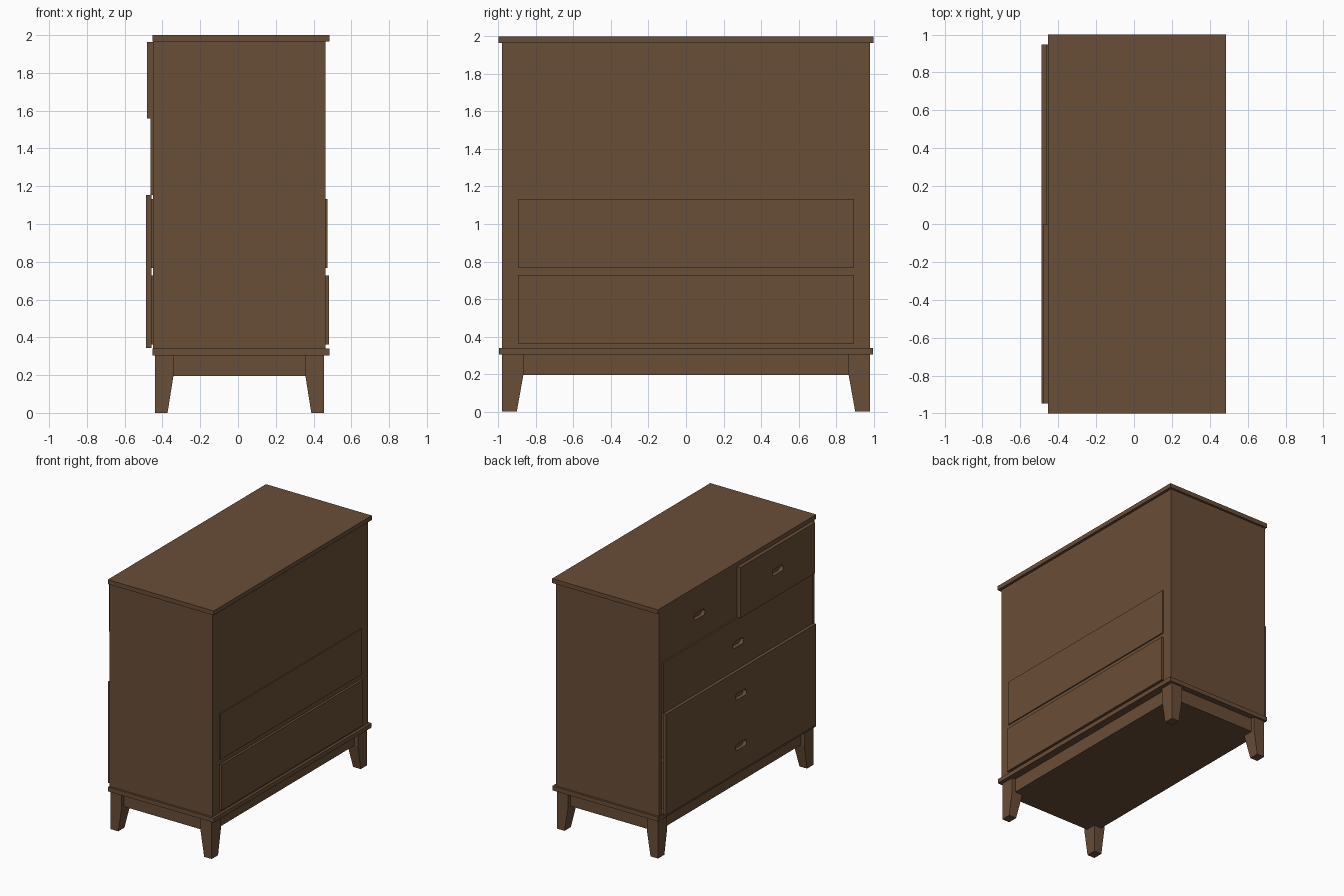
import bpy, bmesh, math

if "Cube" in bpy.data.objects:
    bpy.data.objects.remove(bpy.data.objects["Cube"])

wood = bpy.data.materials.new("walnut_brown")
wood.diffuse_color = (0.141, 0.074, 0.038, 1)
wood.use_nodes = True
wood.node_tree.nodes["Principled BSDF"].inputs["Base Color"].default_value = wood.diffuse_color


def finish(name, bm):
    bmesh.ops.recalc_face_normals(bm, faces=bm.faces)
    me = bpy.data.meshes.new(name)
    bm.to_mesh(me)
    bm.free()
    me.materials.append(wood)
    ob = bpy.data.objects.new(name, me)
    bpy.context.collection.objects.link(ob)
    return ob


def hexa(name, low, high, z0, z1):
    """Block between two (x0, x1, y0, y1) rectangles at z0 and z1."""
    bm = bmesh.new()
    rings = []
    for (x0, x1, y0, y1), z in ((low, z0), (high, z1)):
        rings.append([bm.verts.new((x, y, z)) for x, y in
                      ((x0, y0), (x1, y0), (x1, y1), (x0, y1))])
    a, b = rings
    bm.faces.new(a)
    bm.faces.new(b)
    for i in range(4):
        j = (i + 1) % 4
        bm.faces.new((a[i], a[j], b[j], b[i]))
    return finish(name, bm)


def box(name, x0, x1, y0, y1, z0, z1):
    r = (x0, x1, y0, y1)
    return hexa(name, r, r, z0, z1)


def drawer_front(name, x, thick, y0, y1, z0, z1):
    """Rectangular panel with a rounded finger slot in the middle."""
    bm = bmesh.new()
    cy, cz = (y0 + y1) / 2, (z0 + z1) / 2
    r, half = 0.025, 0.045
    slot = []
    for side in (1, -1):
        for i in range(7):
            a = -math.pi / 2 + math.pi * i / 6
            slot.append((cy + side * (half + r * math.cos(a)),
                         cz + side * r * math.sin(a)))
    for loop in (((y0, z0), (y1, z0), (y1, z1), (y0, z1)), slot):
        vs = [bm.verts.new((x, y, z)) for y, z in loop]
        for i in range(len(vs)):
            bm.edges.new((vs[i - 1], vs[i]))
    bmesh.ops.triangle_fill(bm, edges=bm.edges[:], use_beauty=True,
                            normal=(-1, 0, 0))
    ext = bmesh.ops.extrude_face_region(bm, geom=bm.faces[:],
                                        use_keep_orig=True)
    moved = [g for g in ext["geom"] if isinstance(g, bmesh.types.BMVert)]
    bmesh.ops.translate(bm, verts=moved, vec=(thick, 0, 0))
    return finish(name, bm)


# Carcass: overhanging slabs, sides and back
box("top_slab", -0.453, 0.485, -1, 1, 1.965, 2)
box("base_slab", -0.453, 0.485, -0.998, 0.998, 0.305, 0.34)
for s, n in ((-1, "front"), (1, "rear")):
    ys = sorted((s * 0.947, s * 0.982))
    box(n + "_side_panel", -0.45, 0.464, *ys, 0.34, 1.965)
box("back_panel", 0.43, 0.464, -0.947, 0.947, 0.34, 1.965)

# Plinth and tapered legs
box("plinth", -0.41, 0.425, -0.952, 0.952, 0.195, 0.305)
for sx, nx in ((-1, "left"), (1, "right")):
    for sy, ny in ((-1, "front"), (1, "rear")):
        ox = -0.44 if sx < 0 else 0.455
        oy = sy * 0.982

        def foot(wx, wy):
            return (*sorted((ox, ox - sx * wx)), *sorted((oy, oy - sy * wy)))
        name = f"{ny}_{nx}_leg"
        hexa(name, foot(0.067, 0.08), foot(0.098, 0.115), 0, 0.195)
        box(name + "_block", *foot(0.098, 0.115), 0.195, 0.305)

# Drawers, pulled out by different amounts: row, y range, front x, box rear x
drawers = (
    ("bottom_drawer", 0, -0.947, 0.947, -0.488, 0.482),
    ("lower_drawer", 1, -0.947, 0.947, -0.488, 0.473),
    ("upper_drawer", 2, -0.947, 0.947, -0.463, 0.42),
    ("top_front_drawer", 3, -0.947, 0.0, -0.481, 0.42),
    ("top_rear_drawer", 3, 0.0, 0.947, -0.451, 0.42),
)
for name, row, y0, y1, x, rear in drawers:
    z0 = 0.344 + row * 0.405
    z1 = z0 + 0.405
    drawer_front(name + "_front", x, 0.03, y0, y1, z0, z1)
    box(name + "_box", x + 0.03, rear, y0 + 0.052, y1 - 0.052,
        z0 + 0.018, z1 - 0.022)
